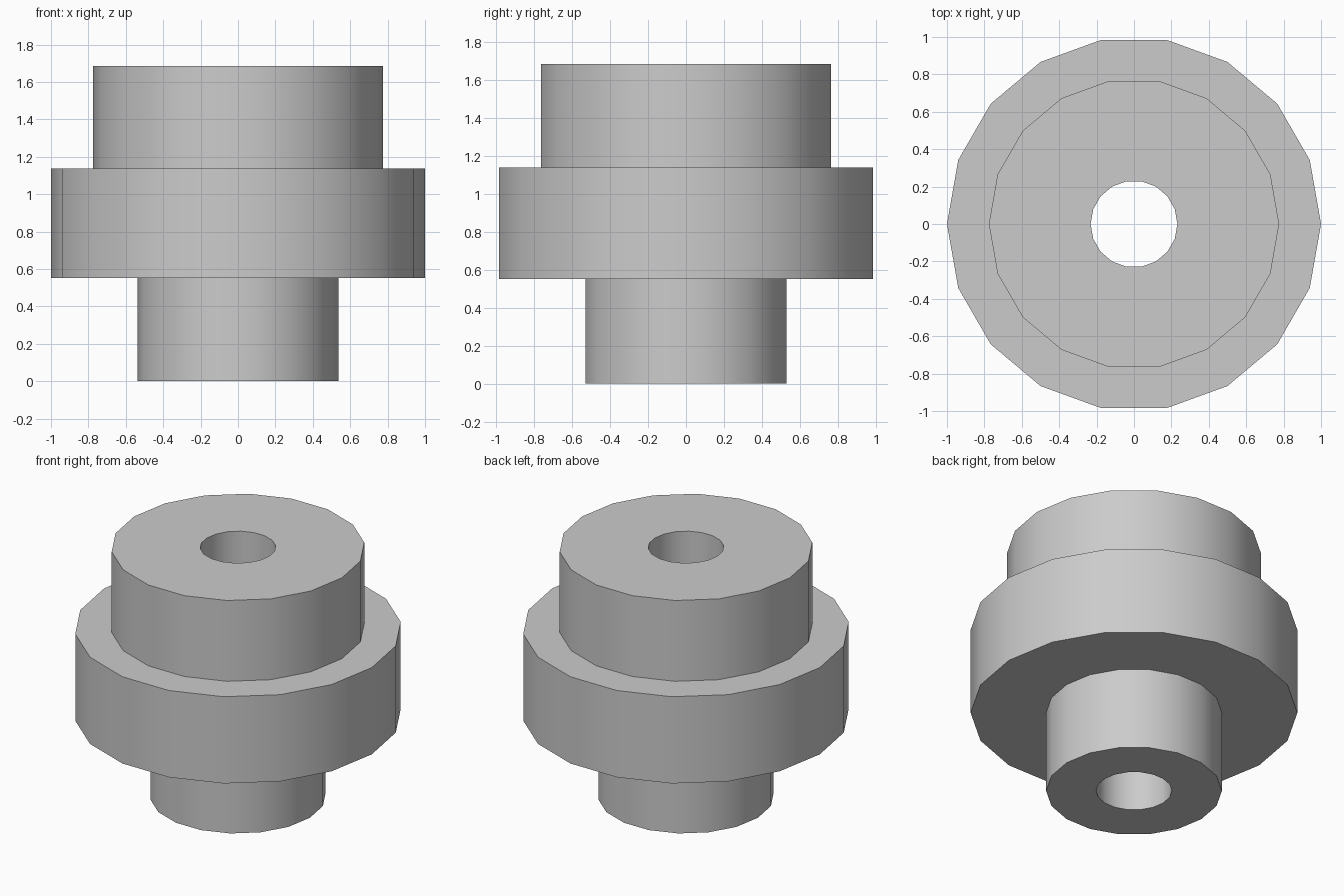
import bpy, bmesh, math
from mathutils import Vector

default = bpy.data.objects.get("Cube")
if default:
    bpy.data.objects.remove(default, do_unlink=True)

SIDES = 18
BORE = 0.232
HUB, FLANGE, COLLAR = 0.538, 1.0, 0.776
Z_FLANGE, Z_COLLAR, Z_TOP = 0.552, 1.138, 1.684

# Plain grey metal
grey = bpy.data.materials.new("grey_metal")
grey.use_nodes = True
colour = (0.6, 0.6, 0.6, 1)
grey.diffuse_color = colour
grey.node_tree.nodes["Principled BSDF"].inputs["Base Color"].default_value = colour

# Closed half-section: bore, hub, flange and collar
section = [(BORE, 0), (HUB, 0), (HUB, Z_FLANGE), (FLANGE, Z_FLANGE),
           (FLANGE, Z_COLLAR), (COLLAR, Z_COLLAR), (COLLAR, Z_TOP), (BORE, Z_TOP)]

# Turn the section around the z axis
bm = bmesh.new()
verts = [bm.verts.new((r, 0, z)) for r, z in section]
edges = [bm.edges.new((v, verts[(i + 1) % len(verts)])) for i, v in enumerate(verts)]
bmesh.ops.spin(bm, geom=verts + edges, cent=Vector(), axis=Vector((0, 0, 1)),
               angle=math.tau, steps=SIDES, use_duplicate=False)
bmesh.ops.remove_doubles(bm, verts=bm.verts, dist=0.0001)
bmesh.ops.recalc_face_normals(bm, faces=bm.faces)

mesh = bpy.data.meshes.new("stepped_bushing")
bm.to_mesh(mesh)
bm.free()
mesh.materials.append(grey)
bushing = bpy.data.objects.new("stepped_bushing", mesh)
bpy.context.collection.objects.link(bushing)

# Smooth walls, crisp rims
bpy.ops.object.select_all(action='DESELECT')
bushing.select_set(True)
bpy.context.view_layer.objects.active = bushing
bpy.ops.object.shade_smooth_by_angle(angle=math.radians(30))
